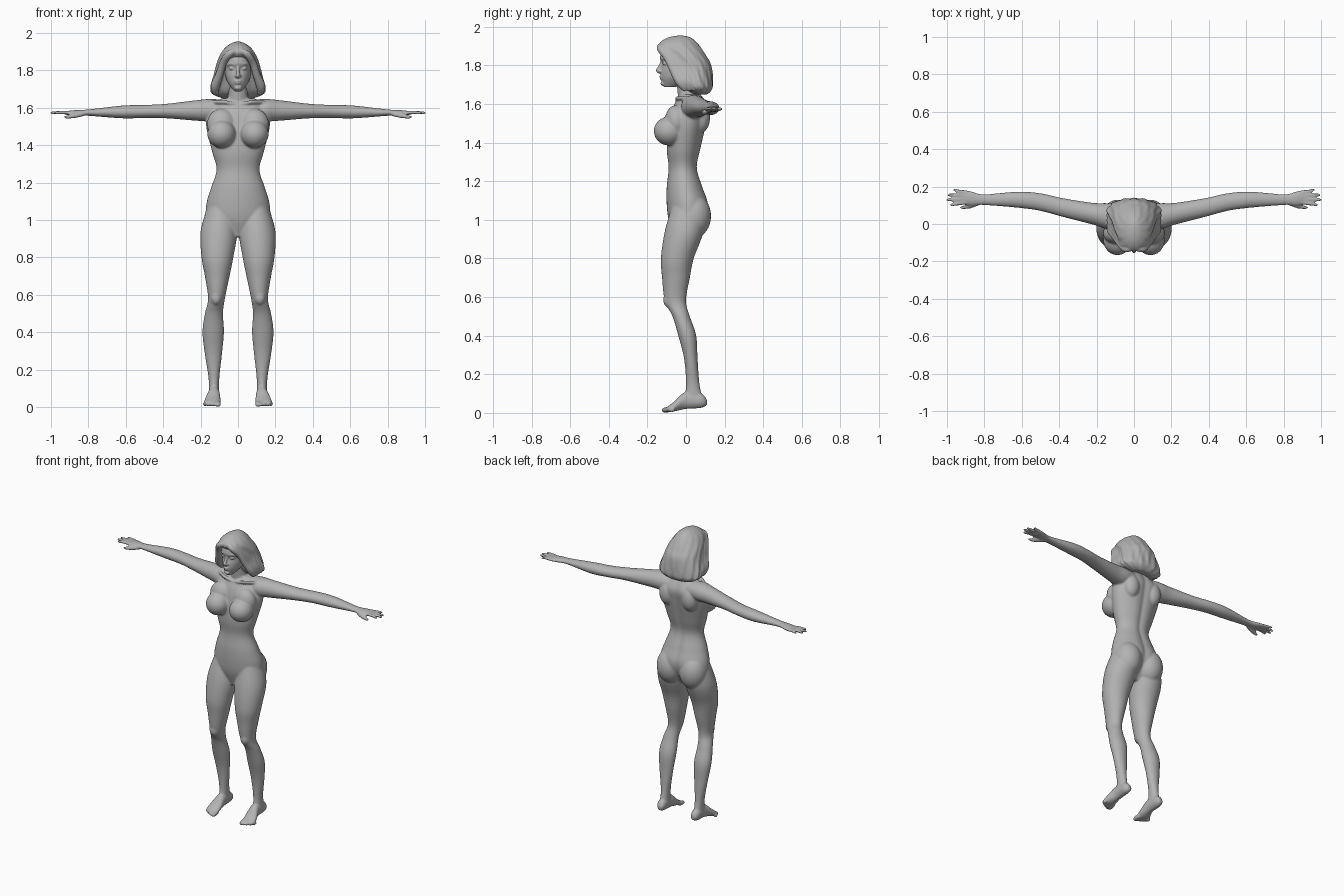
import bpy, bmesh, math
from mathutils import Vector, Matrix

default_cube = bpy.data.objects.get("Cube")
if default_cube:
    bpy.data.objects.remove(default_cube, do_unlink=True)

clay_colour = (.45, .45, .45, 1)
clay = bpy.data.materials.new("clay_grey")
clay.use_nodes = True
clay.diffuse_color = clay_colour
clay.node_tree.nodes["Principled BSDF"].inputs["Base Color"].default_value = clay_colour

SIDES = (1, -1)


def circle(count):
    """Unit circle as cosine and sine pairs."""
    angles = [math.tau * i / count for i in range(count)]
    return [(math.cos(a), math.sin(a)) for a in angles]


def spline(rows, steps=6):
    """Smooth curve through rows of numbers."""
    padded = [rows[0], *rows, rows[-1]]
    result = []
    for before, start, end, after in zip(padded, padded[1:], padded[2:], padded[3:]):
        for step in range(steps):
            t = step / steps
            result.append([
                q + t / 2 * (r - p + t * (2 * p - 5 * q + 4 * r - s + t * (3 * (q - r) + s - p)))
                for p, q, r, s in zip(before, start, end, after)])
    result.append(list(rows[-1]))
    return result


def skin(bm, rings):
    """Closed surface over a list of point rings."""
    loops = [[bm.verts.new(point) for point in ring] for ring in rings]
    for low, high in zip(loops, loops[1:]):
        for i in range(len(low)):
            bm.faces.new((low[i - 1], low[i], high[i], high[i - 1]))
    bm.faces.new(reversed(loops[0]))
    bm.faces.new(loops[-1])


def loft(bm, rows, axis, side=1, shape=None):
    """Oval sections; each row is position, then low and high of both other axes."""
    rings = []
    for along, u_low, u_high, v_low, v_high in spline(rows):
        ring = []
        for c, d in circle(36):
            if shape:
                c, d = shape(c, d, along)
            u = (u_low + u_high + c * (u_high - u_low)) / 2
            v = (v_low + v_high + d * (v_high - v_low)) / 2
            x, y, z = {"x": (along, u, v), "y": (u, along, v), "z": (u, v, along)}[axis]
            ring.append((x * side, y, z))
        rings.append(ring)
    skin(bm, rings)


def symmetric(rows):
    """Height, half width, front and back, widened to both sides."""
    return [(z, -half, half, front, back) for z, half, front, back in rows]


def tube(bm, rows, side=1):
    """Round tapering strand; each row is x, y, z, radius."""
    path = spline(rows)
    points = [Vector((x * side, y, z)) for x, y, z, radius in path]
    rings, across = [], None
    for i, point in enumerate(points):
        ahead = points[min(i + 1, len(points) - 1)]
        behind = points[max(i - 1, 0)]
        tangent = (ahead - behind).normalized()
        across = across or tangent.orthogonal()
        across = (across - tangent * across.dot(tangent)).normalized()
        up = tangent.cross(across)
        radius = path[i][-1]
        rings.append([point + (across * c + up * d) * radius for c, d in circle(12)])
    skin(bm, rings)


def blob(bm, centre, radii, side=1):
    """Ellipsoid, moved to the chosen side."""
    x, y, z = centre
    place = Matrix.Translation((x * side, y, z)) @ Matrix.Diagonal((*radii, 1))
    bmesh.ops.create_uvsphere(bm, u_segments=24, v_segments=16, radius=1, matrix=place)


def finish(bm, name, voxel, smoothing):
    """Fuse the overlapping volumes into one smooth sculpted surface."""
    bmesh.ops.recalc_face_normals(bm, faces=bm.faces)
    mesh = bpy.data.meshes.new(name)
    bm.to_mesh(mesh)
    bm.free()
    mesh.materials.append(clay)
    mesh.shade_smooth()
    obj = bpy.data.objects.new(name, mesh)
    bpy.context.collection.objects.link(obj)
    fuse = obj.modifiers.new("fuse", "REMESH")
    fuse.mode = "VOXEL"
    fuse.voxel_size = voxel
    fuse.use_smooth_shade = True
    soften = obj.modifiers.new("soften", "SMOOTH")
    soften.factor = .5
    soften.iterations = smoothing


def spine_groove(c, d, z):
    """Shallow hollow along the middle of the back."""
    if d > 0:
        d -= math.exp(-(c * 6) ** 2) / 8
    return c, d


def strands(c, d, z):
    """Ridges that wind down from the centre parting."""
    around = math.atan2(abs(c), -d)
    wave = math.sin(13 * around + 28 * z) + math.sin(23 * around - 18 * z) / 2
    scale = 1 + wave / 28
    return c * scale, d * scale


# Torso and neck
body = bmesh.new()
loft(body, symmetric([
    (.91, .05, -.06, .03), (1, .16, -.09, .1), (1.08, .17, -.1, .12),
    (1.17, .145, -.1, .09), (1.27, .115, -.09, .06), (1.37, .14, -.1, .08),
    (1.5, .17, -.09, .11), (1.58, .16, -.07, .12), (1.65, .09, -.03, .08)]),
    "z", shape=spine_groove)
tube(body, [(0, .02, 1.58, .06), (0, .01, 1.66, .055), (0, -.01, 1.76, .046)])

for side in SIDES:
    # Chest, shoulder blade, hip and collarbone
    blob(body, (.088, -.087, 1.46), (.076, .08, .075), side)
    blob(body, (.088, -.05, 1.51), (.078, .06, .085), side)
    blob(body, (.085, .075, 1.53), (.055, .05, .08), side)
    blob(body, (.085, .04, 1.02), (.09, .09, .115), side)
    tube(body, [(0, -.045, 1.615, .008), (.07, -.045, 1.63, .01), (.14, 0, 1.63, .01)], side)

    # Leg and kneecap
    loft(body, [
        (1.08, .03, .16, -.07, .09), (.94, .005, .2, -.11, .09), (.8, .025, .195, -.13, .04),
        (.7, .045, .177, -.124, .02), (.58, .07, .16, -.11, 0), (.5, .08, .177, -.07, .02),
        (.4, .075, .19, -.04, .053), (.28, .086, .177, -.01, .06), (.15, .1, .157, 0, .07),
        (.06, .1, .157, -.01, .09)], "z", side)
    blob(body, (.117, -.09, .585), (.03, .028, .04), side)

    # Foot with toes
    loft(body, [
        (.108, .11, .14, .04, .07), (.08, .1, .157, .026, .1), (0, .097, .16, .02, .11),
        (-.06, .093, .18, .008, .06), (-.1, .1, .178, .006, .03)], "y", side)
    for toe in range(5):
        x = .106 + toe * .0175
        tip = toe * toe / 400 - .125
        size = .011 if toe else .015
        tube(body, [(x, -.075, .02, size), (x, tip + .02, .015, size),
                    (x, tip, .013, size * .7)], side)

    # Arm and palm, sinking slightly toward the hand
    arm = []
    for x, middle, depth, height in [
            (.06, .05, .05, .05), (.14, .043, .068, .06), (.22, .055, .058, .055),
            (.38, .088, .05, .039), (.5, .117, .047, .035), (.62, .13, .043, .034),
            (.8, .13, .029, .017), (.87, .137, .038, .015), (.92, .143, .036, .01)]:
        level = 1.59 - x / 50
        arm.append((x, middle - depth, middle + depth, level - height, level + height))
    loft(body, arm, "x", side)

    # Fingers and thumb
    for finger, tip in enumerate((.985, 1.004, .998, .967)):
        offset = finger - 1.5
        y = .142 + offset * .0185
        fan = y + offset * .008
        tube(body, [(.885, y, 1.572, .0095), (.94, (y + fan) / 2, 1.575, .0095),
                    (tip - .012, fan, 1.573, .008), (tip, fan, 1.571, .005)], side)
    tube(body, [(.825, .115, 1.567, .012), (.87, .098, 1.558, .013),
                (.91, .089, 1.551, .01), (.93, .088, 1.549, .006)], side)
finish(body, "body", .006, 5)

# Head, nose, lips and chin
head = bmesh.new()
loft(head, symmetric([
    (1.688, .02, -.115, -.05), (1.73, .053, -.13, .03), (1.77, .067, -.13, .06),
    (1.808, .073, -.123, .08), (1.84, .076, -.135, .09), (1.9, .065, -.115, .06),
    (1.93, .03, -.07, .02)]), "z")
tube(head, [(0, -.122, 1.825, .008), (0, -.133, 1.797, .009),
            (0, -.144, 1.774, .012), (0, -.128, 1.764, .008)])
blob(head, (0, -.128, 1.742), (.02, .011, .005))
blob(head, (0, -.126, 1.732), (.018, .011, .006))
blob(head, (0, -.118, 1.706), (.02, .014, .012))

# Eyes, nostrils and brows
for side in SIDES:
    blob(head, (.031, -.109, 1.81), (.017, .013, .008), side)
    blob(head, (.011, -.132, 1.77), (.008, .011, .007), side)
    tube(head, [(.012, -.126, 1.83, .005), (.036, -.119, 1.836, .006),
                (.058, -.096, 1.828, .004)], side)
finish(head, "head", .004, 3)

# Shoulder-length hair with framing locks
hair = bmesh.new()
loft(hair, symmetric([
    (1.65, .08, .04, .11), (1.667, .125, .01, .13), (1.7, .148, -.02, .14),
    (1.8, .122, -.07, .13), (1.85, .11, -.105, .105), (1.89, .092, -.145, .08),
    (1.92, .07, -.135, .055), (1.944, .038, -.095, .025), (1.954, .01, -.05, -.01)]),
    "z", shape=strands)
for side in SIDES:
    for shift in (0, .024, .048):
        tube(hair, [(.006, -.13 + shift * 2, 1.907 + shift * .7, .012),
                    (.048, -.132 + shift, 1.887 + shift * .4, .019),
                    (.08, -.095 + shift, 1.838, .02), (.1, -.065 + shift, 1.775, .021),
                    (.122, -.03 + shift, 1.715, .025), (.118, shift, 1.672, .014)], side)
finish(hair, "hair", .005, 3)
